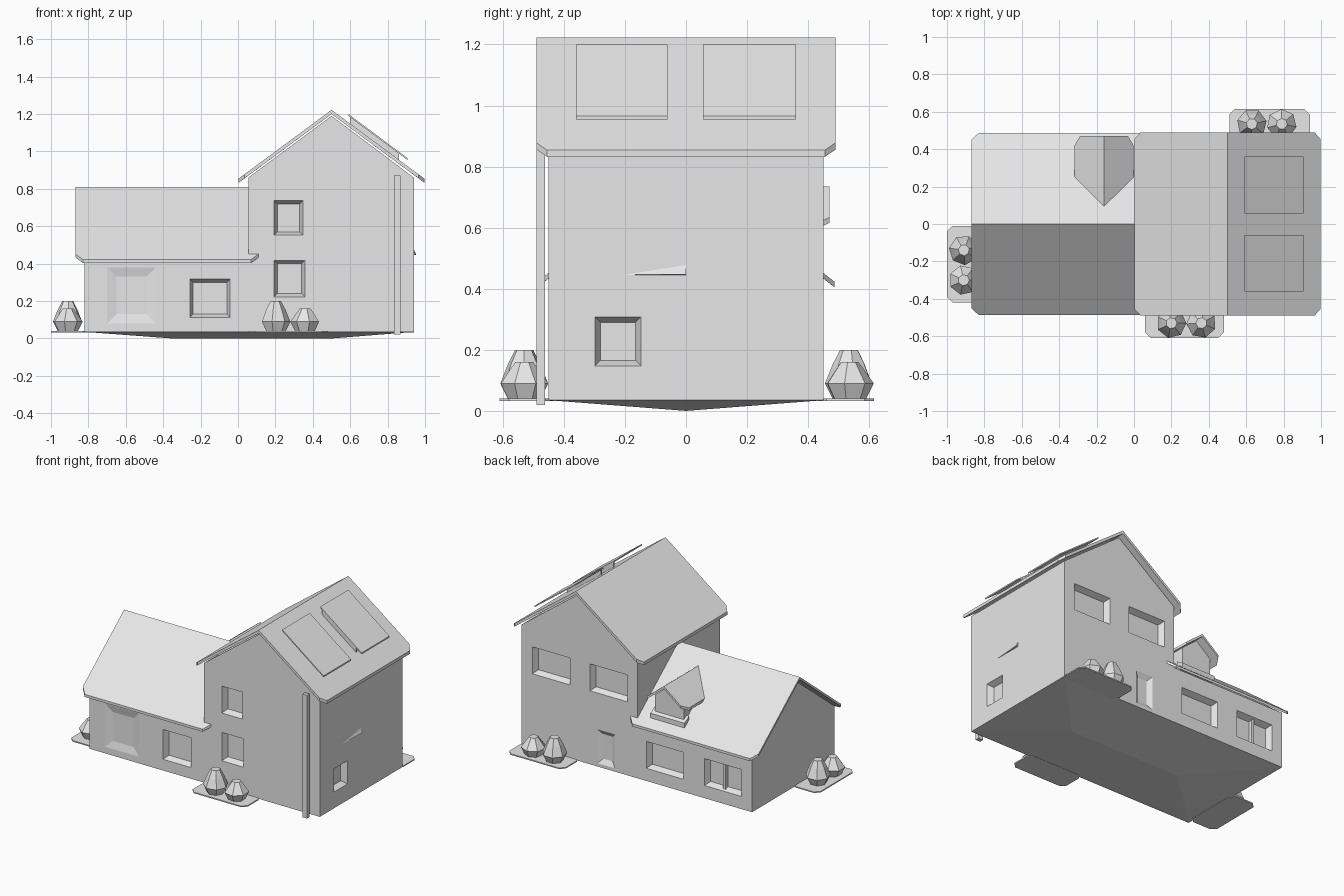
import bpy, bmesh, math
from mathutils import Vector

cube = bpy.data.objects.get("Cube")
if cube:
    bpy.data.objects.remove(cube, do_unlink=True)

grey = bpy.data.materials.new("plain_grey")
grey.use_nodes = True
grey.diffuse_color = (0.8, 0.8, 0.8, 1)
grey.node_tree.nodes["Principled BSDF"].inputs["Base Color"].default_value = (0.8, 0.8, 0.8, 1)


def solid(name, points):
    """Convex flat-faced solid around the given corner points."""
    bm = bmesh.new()
    for p in points:
        bm.verts.new(p)
    bmesh.ops.convex_hull(bm, input=bm.verts[:])
    bmesh.ops.dissolve_limit(bm, angle_limit=0.01, verts=bm.verts[:], edges=bm.edges[:])
    bmesh.ops.recalc_face_normals(bm, faces=bm.faces[:])
    mesh = bpy.data.meshes.new(name)
    bm.to_mesh(mesh)
    bm.free()
    mesh.materials.append(grey)
    obj = bpy.data.objects.new(name, mesh)
    bpy.context.collection.objects.link(obj)
    return obj


def box(name, x0, x1, y0, y1, z0, z1):
    return solid(name, [(x, y, z) for x in (x0, x1) for y in (y0, y1) for z in (z0, z1)])


def slab(name, outline, thickness):
    drop = Vector((0, 0, thickness))
    pts = [Vector(p) for p in outline]
    return solid(name, pts + [p - drop for p in pts])


def cut_window(body, wall, u0, u1, z0, z1, depth=0.04, splay=0.02):
    """Splayed recess in the front, back or right wall."""
    pts = []
    for out, m in ((0.005, 0), (-depth, splay)):
        for u in (u0 + m, u1 - m):
            for z in (z0 + m, z1 - m):
                pts.append({"front": (u, -0.45 - out, z),
                            "back": (u, 0.45 + out, z),
                            "right": (0.94 + out, u, z)}[wall])
    cutter = solid("window_cutter", pts)
    cutter.hide_render = True
    mod = body.modifiers.new("window", "BOOLEAN")
    mod.operation = "DIFFERENCE"
    mod.solver = "EXACT"
    mod.object = cutter
    bpy.context.view_layer.objects.active = body
    bpy.ops.object.modifier_apply(modifier=mod.name)
    bpy.data.objects.remove(cutter, do_unlink=True)


# Walls and shallow keeled base
floor = 0.035
tower = solid("tower_walls", [(x, y, z) for y in (-0.45, 0.45) for x, z in
              ((0.055, floor), (0.94, floor), (0.94, 0.86), (0.5, 1.19), (0.055, 0.86))])
wing = solid("wing_walls", [(x, y, z) for x in (-0.82, 0.07) for y, z in
             ((-0.45, floor), (0.45, floor), (0.45, 0.425), (0, 0.78), (-0.45, 0.425))])
solid("base", [(x, y, floor) for x in (-0.82, 0.94) for y in (-0.45, 0.45)]
      + [(-0.35, 0, 0), (0.5, 0, 0)])

# Window and door recesses
for wall, u0, u1, z0, z1 in (("front", 0.19, 0.35, 0.55, 0.74),
                             ("front", 0.19, 0.36, 0.22, 0.42),
                             ("back", 0.57, 0.86, 0.54, 0.73),
                             ("back", 0.13, 0.42, 0.54, 0.73),
                             ("right", -0.30, -0.145, 0.145, 0.31)):
    cut_window(tower, wall, u0, u1, z0, z1)
cut_window(tower, "back", 0.22, 0.37, 0.05, 0.3, 0.02, 0.04)
cut_window(wing, "front", -0.26, -0.04, 0.11, 0.32)
cut_window(wing, "front", -0.72, -0.42, 0.06, 0.4, 0.012, 0.07)
cut_window(wing, "back", -0.3, -0.01, 0.12, 0.31)
cut_window(wing, "back", -0.74, -0.455, 0.12, 0.31)
box("window_mullion", -0.607, -0.588, 0.41, 0.435, 0.13, 0.3)

# Roof slopes with clipped eave corners
for side, label in ((-1, "left"), (1, "right")):
    outline = []
    for y in (-1, 1):
        outline += [(0.5, 0.49 * y, 1.222),
                    (0.5 + side * 0.465, 0.49 * y, 0.878),
                    (0.5 + side * 0.497, 0.455 * y, 0.854)]
    slab("tower_roof_" + label, outline, 0.022)
for side, label in ((-1, "front"), (1, "back")):
    outline = []
    for end, inset in ((-0.87, 0.04), (0.11, -0.04)):
        outline += [(end, 0, 0.81), (end, side * 0.45, 0.452),
                    (end + inset, side * 0.487, 0.422)]
    slab("wing_roof_" + label, outline, 0.018)

# Tilted panels raised over the right slope
for y0, y1, inner in ((-0.36, -0.06, -0.07), (0.055, 0.36, 0.065)):
    slab("roof_panel", [(x, y, z) for y in (y0, y1)
                        for x, z in ((0.59, 1.2), (0.905, 0.965))], 0.01)
    solid("panel_fin", [(x, inner + d, z) for d in (-0.006, 0.006) for x, z in
                        ((0.6, 1.19), (0.6, 1.14), (0.86, 0.995), (0.86, 0.95))])

# Dormer on the rear wing slope
for side, label in ((-1, "right"), (1, "left")):
    ex = -0.16 + side * 0.158
    slab("dormer_roof_" + label, [(-0.16, 0.09, 0.735), (-0.16, 0.47, 0.735),
                                  (ex + side * -0.03, 0.47, 0.634),
                                  (ex, 0.42, 0.61), (ex, 0.25, 0.61)], 0.018)
solid("dormer_walls", [(x, y, z) for y in (0.2, 0.41) for x, z in
      ((-0.27, 0.45), (-0.05, 0.45), (-0.05, 0.625), (-0.16, 0.715), (-0.27, 0.625))])
solid("dormer_sill", [(x, y, z) for x in (-0.29, -0.03)
                      for y, z in ((0.38, 0.46), (0.43, 0.46), (0.43, 0.5), (0.38, 0.53))])

# Downpipe and side wall ledge
box("downpipe", 0.835, 0.87, -0.49, -0.462, 0.02, 0.87)
solid("wall_ledge", [(0.935, -0.28, 0.445), (0.935, 0, 0.445),
                     (0.935, 0, 0.49), (0.953, 0, 0.447)])


def shrub(x, y, height, turn):
    rings = ((0.04, 0.055), (0.09, 0.08), (0.04 + height * 0.7, 0.055), (0.04 + height, 0.03))
    solid("shrub", [(x + r * math.cos(turn + k * math.tau / 7),
                     y + r * math.sin(turn + k * math.tau / 7), z)
                    for z, r in rings for k in range(7)])


def bed(x0, x1, y0, y1):
    c = 0.03
    slab("planting_bed", [(x0 + c, y0, 0.04), (x1 - c, y0, 0.04), (x1, y0 + c, 0.04),
                          (x1, y1 - c, 0.04), (x1 - c, y1, 0.04), (x0 + c, y1, 0.04),
                          (x0, y1 - c, 0.04), (x0, y0 + c, 0.04)], 0.008)


# Planting beds with paired shrubs
bed(0.06, 0.48, -0.61, -0.43)
bed(0.51, 0.94, 0.43, 0.615)
bed(-1.0, -0.8, -0.42, -0.01)
for x, y, h, turn in ((0.2, -0.53, 0.16, 0), (0.36, -0.53, 0.12, 0.5),
                      (0.63, 0.535, 0.16, 0.2), (0.79, 0.535, 0.12, 0.7),
                      (-0.91, -0.14, 0.16, 0.3), (-0.91, -0.3, 0.12, 0.9)):
    shrub(x, y, h, turn)
